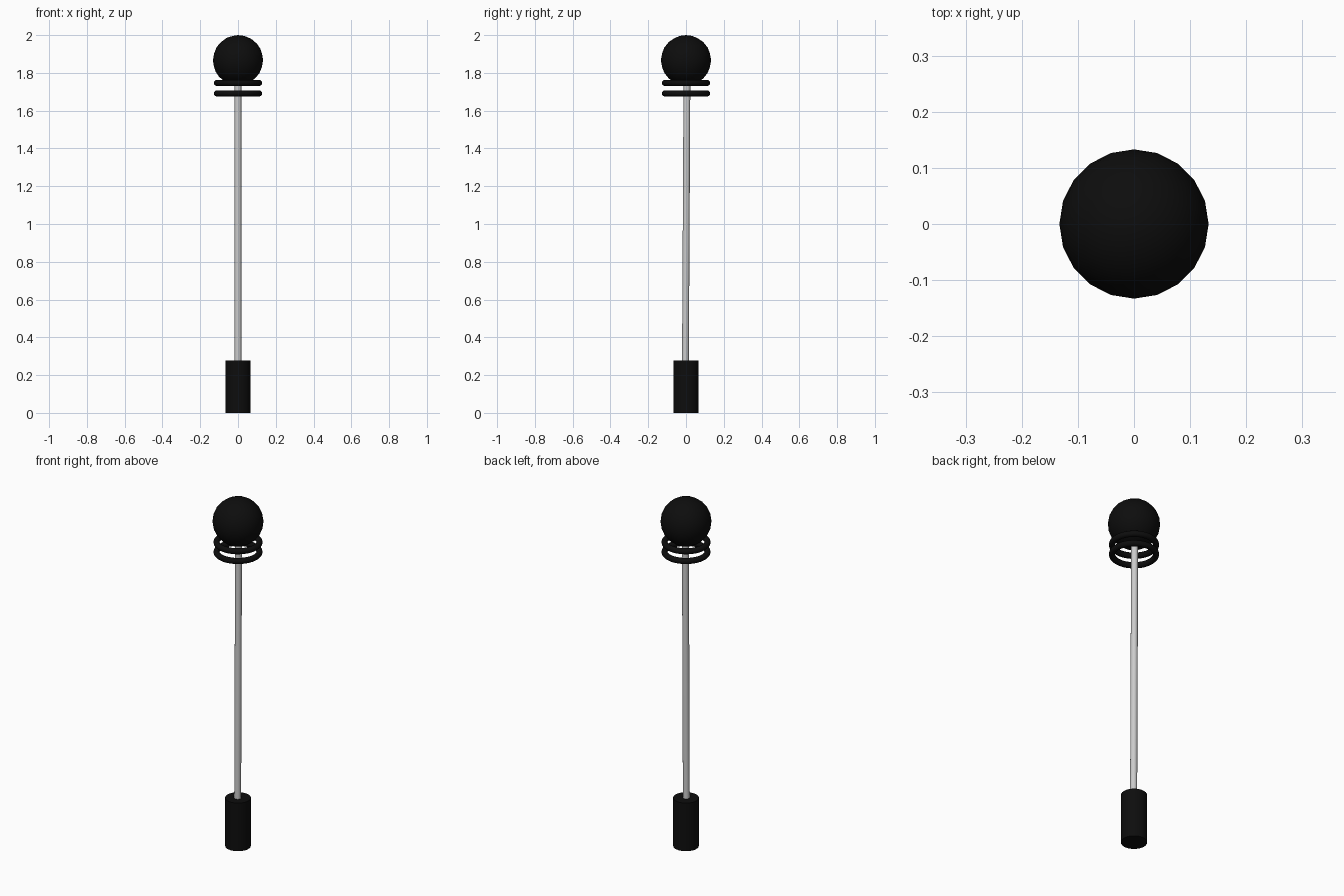
import bpy, math
from mathutils import Vector

if "Cube" in bpy.data.objects:
    bpy.data.objects.remove(bpy.data.objects["Cube"])

black = bpy.data.materials.new("black")
black.diffuse_color = (0.004, 0.004, 0.004, 1)
black.use_nodes = True
black.node_tree.nodes["Principled BSDF"].inputs["Base Color"].default_value = black.diffuse_color


def finish(name, mat=None):
    ob = bpy.context.object
    ob.name = name
    if mat:
        ob.data.materials.append(mat)
    bpy.ops.object.shade_smooth_by_angle(angle=math.radians(40))
    return ob


def rod_between(name, a, b, radius, sides, mat=None):
    a, b = Vector(a), Vector(b)
    d = b - a
    bpy.ops.mesh.primitive_cylinder_add(
        vertices=sides, radius=radius, depth=d.length, location=(a + b) / 2,
        rotation=d.to_track_quat('Z', 'Y').to_euler())
    return finish(name, mat)


# Handle grip standing on the ground
rod_between("handle", (0, 0, 0), (0, 0, 0.277), 0.067, 32, black)

# Thin shaft, leaning very slightly backwards
rod_between("shaft", (0, -0.003, 0.26), (0, 0.005, 1.75), 0.018, 32)

# Two loose rings below the ball
for i, z in enumerate((1.691, 1.747)):
    bpy.ops.mesh.primitive_torus_add(
        major_radius=0.112, minor_radius=0.016,
        major_segments=48, minor_segments=12, location=(0, 0, z))
    finish(f"ring_{i + 1}", black)

# Ball head
bpy.ops.mesh.primitive_ico_sphere_add(subdivisions=3, radius=0.133,
                                      location=(0, 0, 1.867))
finish("ball_head", black)
